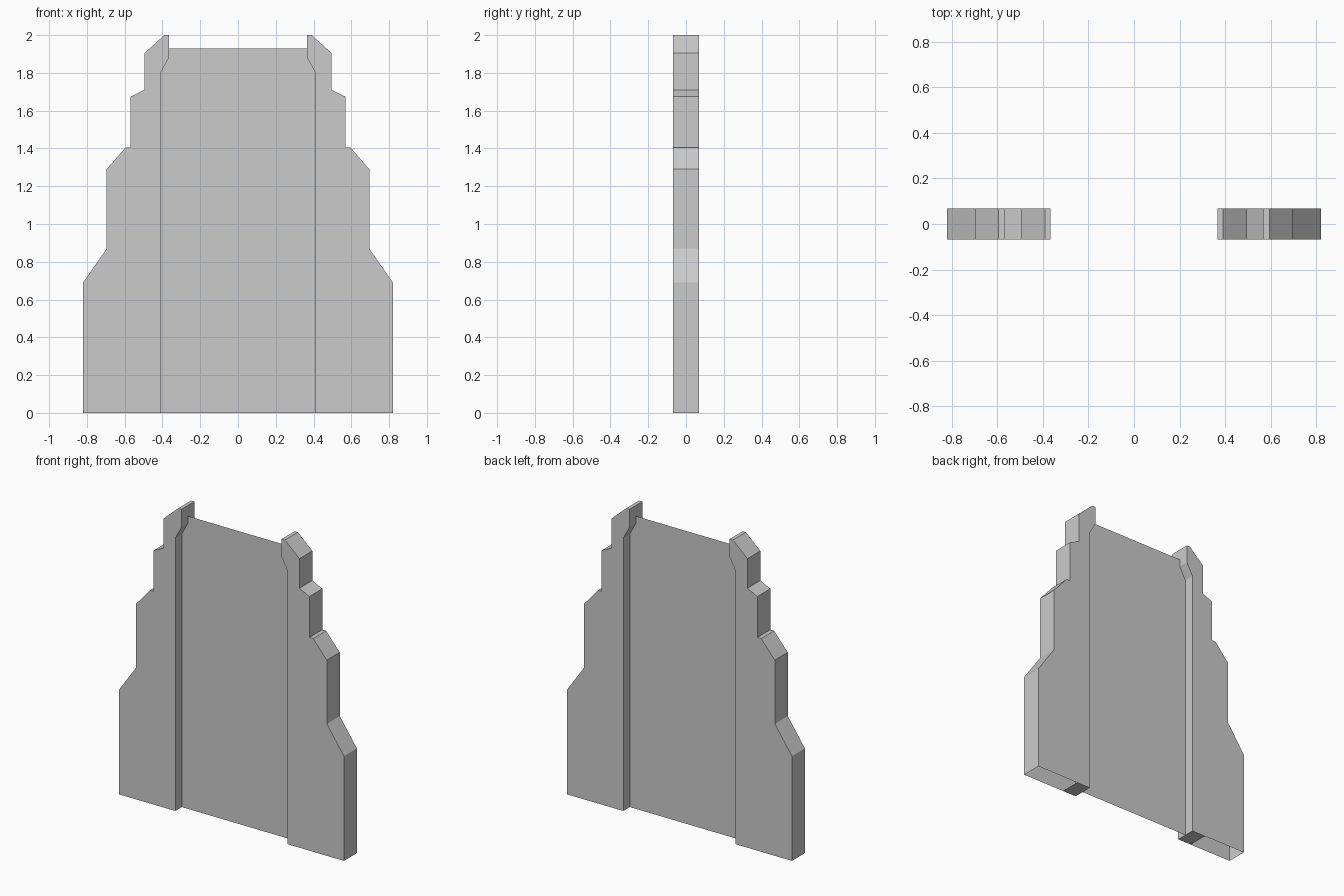
import bpy, bmesh

if "Cube" in bpy.data.objects:
    bpy.data.objects.remove(bpy.data.objects["Cube"])

D = 0.0675   # half depth of the side pillars

# Stepped outline of the right pillar (x, z), starting at the inner foot
OUTLINE = [(0.41, 0), (0.51, 0), (0.82, 0), (0.82, 0.69), (0.695, 0.87),
           (0.695, 1.29), (0.595, 1.405), (0.568, 1.405), (0.568, 1.675),
           (0.495, 1.71), (0.495, 1.905), (0.39, 2.0), (0.366, 2.0),
           (0.366, 1.88), (0.41, 1.80)]


def finish(bm, name):
    mesh = bpy.data.meshes.new(name)
    bm.to_mesh(mesh)
    bm.free()
    obj = bpy.data.objects.new(name, mesh)
    bpy.context.collection.objects.link(obj)
    return obj


def pillar(name, side):
    bm = bmesh.new()
    front = [bm.verts.new((side * x, -D, z)) for x, z in OUTLINE]
    back = [bm.verts.new((side * x, D, z)) for x, z in OUTLINE]
    bm.faces.new(front)
    bm.faces.new(back[::-1])
    n = len(OUTLINE)
    for i in range(n):
        if i == 1:      # the hollow underside is open past the inner foot
            continue
        j = (i + 1) % n
        bm.faces.new((front[j], front[i], back[i], back[j]))
    if side < 0:
        bmesh.ops.reverse_faces(bm, faces=bm.faces[:])
    return finish(bm, name)


# Hollow side pillars
pillar("right_pillar", 1)
pillar("left_pillar", -1)

# Thin sheet panel between the pillars
half = [(0.41, 0), (0.41, 1.80), (0.366, 1.88), (0.366, 1.93)]
bm = bmesh.new()
points = half + [(-x, z) for x, z in reversed(half)]
bm.faces.new([bm.verts.new((x, 0, z)) for x, z in points])
finish(bm, "centre_panel")
